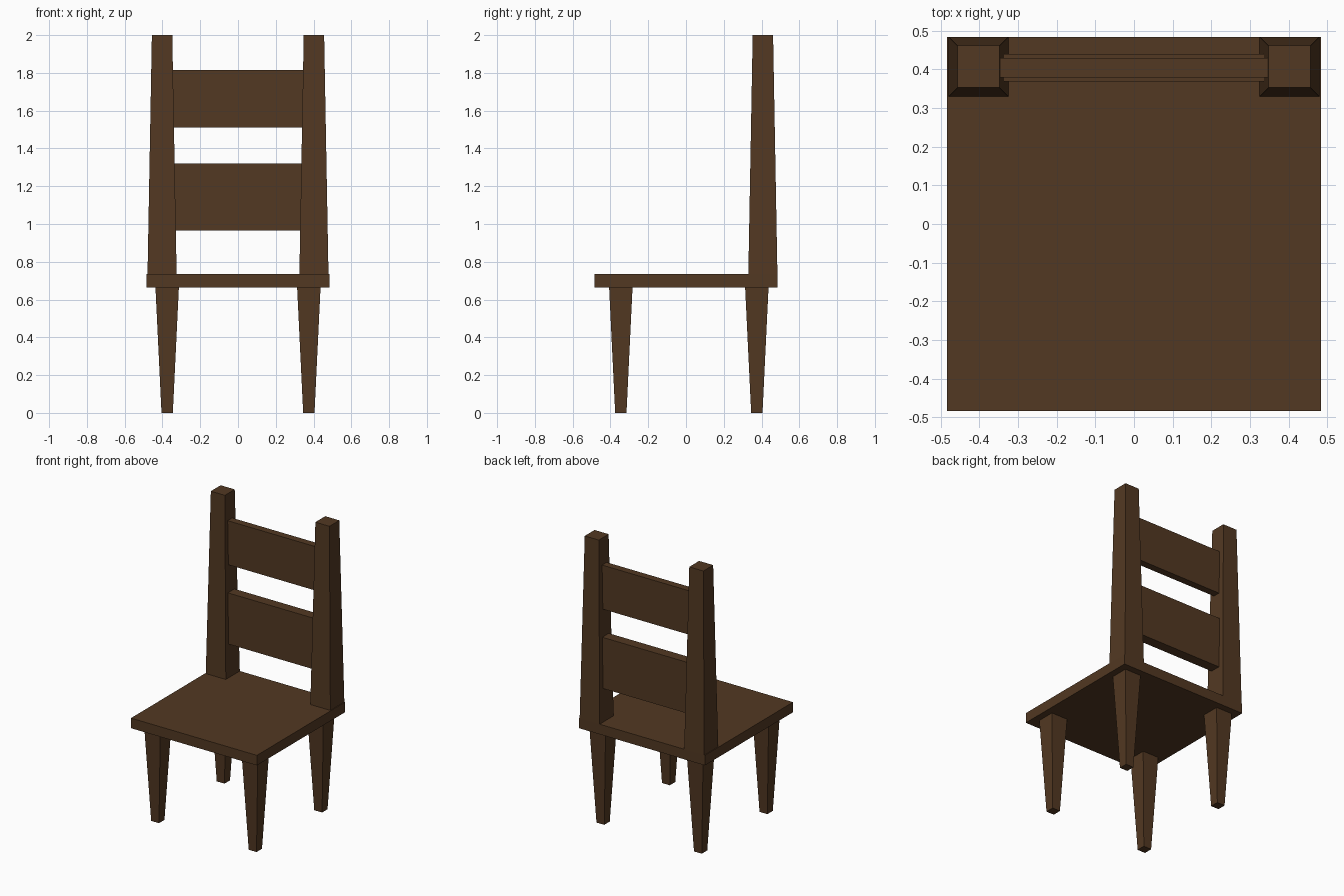
import bpy
import bmesh

if "Cube" in bpy.data.objects:
    bpy.data.objects.remove(bpy.data.objects["Cube"])

wood = bpy.data.materials.new("dark_brown_wood")
wood.diffuse_color = (0.085, 0.04, 0.016, 1)
wood.use_nodes = True
wood.node_tree.nodes["Principled BSDF"].inputs["Base Color"].default_value = wood.diffuse_color


def tapered_box(name, x, y, z0, z1, bottom, top):
    """Box whose half sizes (hx, hy) go from bottom at z0 to top at z1."""
    bm = bmesh.new()
    bmesh.ops.create_cube(bm, size=2)
    for v in bm.verts:
        hx, hy = top if v.co.z > 0 else bottom
        v.co = (x + v.co.x * hx, y + v.co.y * hy, z1 if v.co.z > 0 else z0)
    mesh = bpy.data.meshes.new(name)
    bm.to_mesh(mesh)
    bm.free()
    mesh.materials.append(wood)
    obj = bpy.data.objects.new(name, mesh)
    bpy.context.collection.objects.link(obj)
    return obj


# Seat board
tapered_box("seat", 0, 0, 0.665, 0.735, (0.484, 0.484), (0.484, 0.484))

# Legs and back posts, mirrored left and right
for side, s in (("left", -1), ("right", 1)):
    for place, y in (("front", -0.345), ("back", 0.375)):
        tapered_box(f"{place}_leg_{side}", s * 0.375, y, 0, 0.665,
                    (0.03, 0.03), (0.062, 0.062))
    tapered_box(f"back_post_{side}", s * 0.402, 0.407, 0.735, 2.0,
                (0.077, 0.077), (0.054, 0.054))

# Backrest slats between the posts
tapered_box("lower_slat", 0, 0.404, 0.965, 1.32, (0.345, 0.036), (0.345, 0.036))
tapered_box("upper_slat", 0, 0.404, 1.51, 1.815, (0.35, 0.025), (0.35, 0.025))
